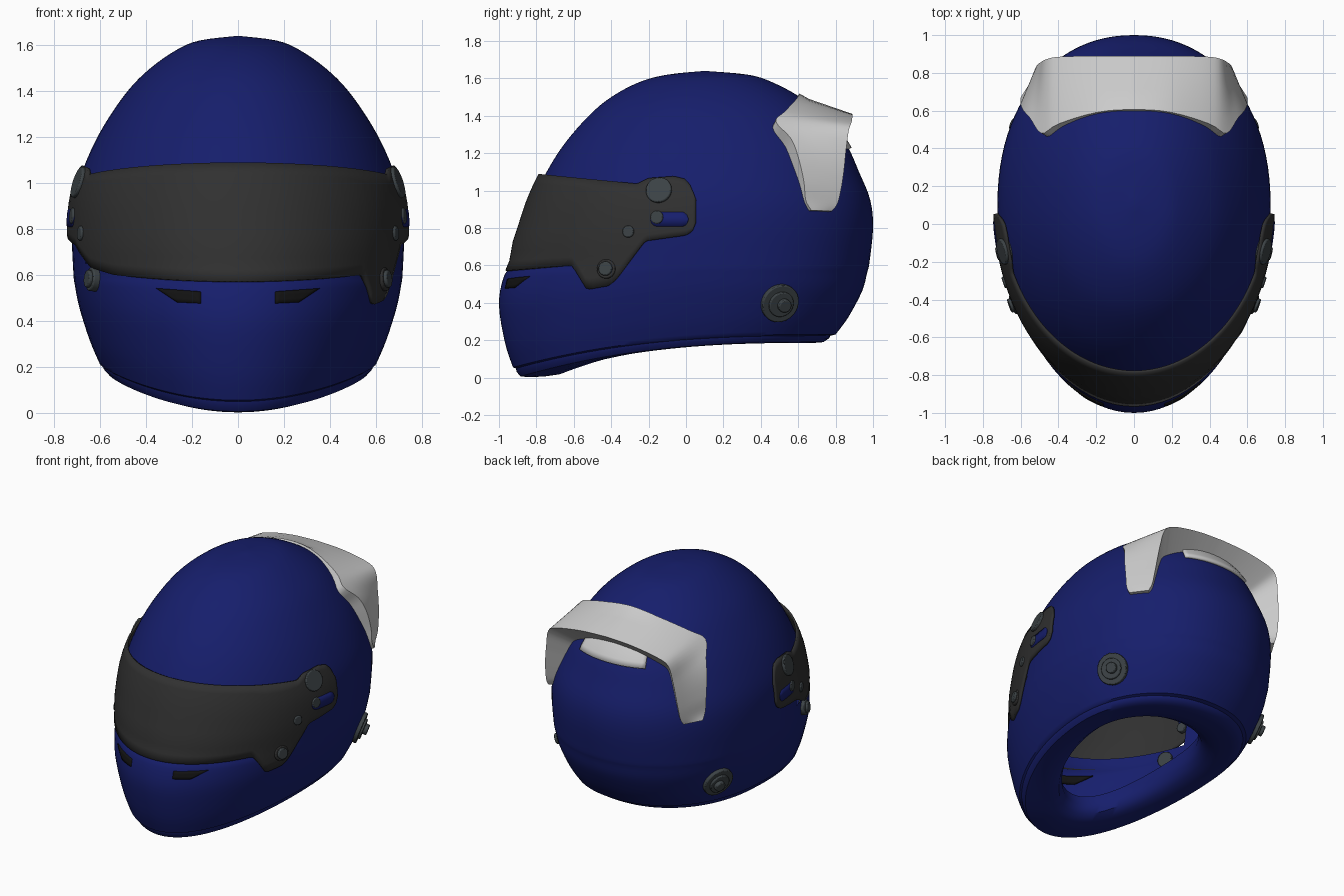
import bpy, bmesh
from math import sin, cos, pi, radians, copysign, sqrt
from mathutils import Vector
from mathutils.bvhtree import BVHTree

if "Cube" in bpy.data.objects:
    bpy.data.objects.remove(bpy.data.objects["Cube"])


def material(name, r, g, b):
    m = bpy.data.materials.new(name)
    m.diffuse_color = (r, g, b, 1)
    m.use_nodes = True
    m.node_tree.nodes["Principled BSDF"].inputs["Base Color"].default_value = m.diffuse_color
    return m


BLUE = material("blue_paint", 0.008, 0.013, 0.15)
DARK = material("dark_visor", 0.03, 0.03, 0.03)
METAL = material("dark_metal", 0.045, 0.055, 0.06)
BLACK = material("vent_black", 0.006, 0.006, 0.006)


def finish(name, bm, mat=None, thick=0):
    bmesh.ops.remove_doubles(bm, verts=bm.verts[:], dist=0.0004)
    bmesh.ops.recalc_face_normals(bm, faces=bm.faces[:])
    me = bpy.data.meshes.new(name)
    bm.to_mesh(me)
    bm.free()
    ob = bpy.data.objects.new(name, me)
    bpy.context.collection.objects.link(ob)
    if mat:
        me.materials.append(mat)
    if thick:
        s = ob.modifiers.new("thickness", 'SOLIDIFY')
        s.thickness, s.offset = thick, 0
    return ob


def grid(nu, nv, fn):
    """Quad sheet from fn(u, v), u and v running 0..1."""
    bm = bmesh.new()
    vs = [[bm.verts.new(fn(i / nu, j / nv)) for j in range(nv + 1)] for i in range(nu + 1)]
    for i in range(nu):
        for j in range(nv):
            bm.faces.new((vs[i][j], vs[i + 1][j], vs[i + 1][j + 1], vs[i][j + 1]))
    return bm


def spline(rows, t):
    """Catmull-Rom through rows, t in row units."""
    n = len(rows) - 1
    i = min(int(t), n - 1)
    f = t - i
    p = [rows[max(0, min(n, k))] for k in range(i - 1, i + 3)]
    return [0.5 * (2 * b + (c - a) * f + (2 * a - 5 * b + 4 * c - d) * f * f
                   + (3 * b - a - 3 * c + d) * f ** 3) for a, b, c, d in zip(*p)]


def lerp_table(table, x):
    for (x0, y0), (x1, y1) in zip(table, table[1:]):
        if x <= x1:
            return y0 + (y1 - y0) * max(0, (x - x0) / (x1 - x0))
    return table[-1][1]


# Shell: rings of (height, front y, back y, half width), bottom rim curved in z
YC = 0.1
RIM = [(0.0, -0.885, 0.735, 0.565), (0.03, -0.905, 0.765, 0.585), (0.05, -0.91, 0.772, 0.589)]
DOME = [(0.06, -0.925, 0.80, 0.602), (0.2, -0.968, 0.87, 0.645), (0.4, -1.0, 0.942, 0.69),
        (0.54, -0.975, 0.968, 0.71), (0.61, -0.93, 0.98, 0.716), (0.8, -0.865, 1.0, 0.723),
        (0.95, -0.815, 0.985, 0.708), (1.1, -0.745, 0.925, 0.658), (1.25, -0.65, 0.855, 0.583),
        (1.4, -0.52, 0.73, 0.48), (1.5, -0.40, 0.61, 0.38), (1.58, -0.25, 0.46, 0.265),
        (1.62, -0.1, 0.33, 0.165), (1.64, 0.1, 0.1, 0.0)]
# Rolled underside: (scale toward the middle, lift)
ROLL = [(0.66, 0.17), (0.64, 0.1), (0.67, 0.045), (0.74, 0.012), (0.84, 0.0), (0.94, -0.004)]


def rim_z(y):
    return 0.19 - 0.185 * max(0, (0.74 - y) / 1.63) ** 2.6


def ring_point(row, a):
    w, yf, yb, hw = row
    s, c = sin(a), cos(a)
    if c > 0:
        x, y = hw * s, YC - (YC - yf) * c
    else:
        e = 2 / 2.15
        x, y = hw * copysign(abs(s) ** e, s), YC + (yb - YC) * abs(c) ** e
    z = w if w >= 0.6 else rim_z(y) + (0.6 - rim_z(y)) * w / 0.6
    return Vector((x, y, z))


SUB = 4
RINGS = ROLL + RIM + [spline(DOME, k / SUB) for k in range((len(DOME) - 1) * SUB + 1)]


def shell_point(u, v):
    a = 2 * pi * u
    row = RINGS[round(v * (len(RINGS) - 1))]
    if len(row) == 2:
        p = ring_point(RIM[0], a)
        return Vector((p.x * row[0], -0.07 + (p.y + 0.07) * row[0], p.z + row[1]))
    return ring_point(row, a)


bm = grid(96, len(RINGS) - 1, shell_point)
bmesh.ops.remove_doubles(bm, verts=bm.verts[:], dist=0.0004)
TREE = BVHTree.FromBMesh(bm)
# Eye opening behind the visor
hole = []
for f in bm.faces:
    c = f.calc_center_median()
    if 0.63 < c.z < 1.0 and c.y < YC - 0.45 * abs(c.x) - 0.1:
        hole.append(f)
bmesh.ops.delete(bm, geom=hole, context='FACES')
finish("helmet_shell", bm, BLUE)


def around(phi, z, off=0.0):
    """Point on the shell at heading phi (0 = front), pushed outwards."""
    d = Vector((sin(phi), -cos(phi), 0))
    return TREE.ray_cast(Vector((0, YC, z)), d)[0] + d * off


# Visor: top and bottom edges given as z over y, right side has a lower tab
TOP = [(-0.79, 1.09), (-0.5, 1.06), (-0.25, 1.035), (-0.19, 1.065), (-0.06, 1.075),
       (0.0, 1.06), (0.03, 1.02), (0.055, 0.95)]
BOTTOM_R = [(-0.96, 0.57), (-0.6, 0.6), (-0.52, 0.47), (-0.41, 0.49), (-0.37, 0.52),
            (-0.21, 0.73), (0.0, 0.76), (0.035, 0.78), (0.055, 0.83)]
BOTTOM_L = [(-0.96, 0.57), (-0.6, 0.6), (-0.4, 0.635), (-0.21, 0.73), (0.0, 0.76),
            (0.035, 0.78), (0.055, 0.83)]


def edge(table, phi, z):
    for _ in range(8):
        z = lerp_table(table, around(phi, z).y)
    return z


def visor_point(u, v):
    phi = radians(86.4) * (2 * u - 1)
    z0 = edge(BOTTOM_R if phi > 0 else BOTTOM_L, phi, 0.6)
    z = z0 + (edge(TOP, phi, 1.05) - z0) * v
    k = max(0, min(1, (z - 0.57) / 0.15))
    return around(phi, z, 0.016 + cos(phi) ** 2 * (0.026 * k - 0.012))


finish("visor", grid(130, 10, visor_point), DARK, 0.014)


def side_hit(y, z, s):
    p, n, _, _ = TREE.ray_cast(Vector((3 * s, y, z)), Vector((-s, 0, 0)))
    return p, n if n.x * s > 0 else -n


def stud(name, y, z, r, base, top, s, mat=METAL):
    """Bevelled round button standing on the shell."""
    p, n = side_hit(y, z, s)
    bpy.ops.mesh.primitive_cylinder_add(vertices=32, radius=r, depth=top - base,
                                        location=p + n * (top + base) / 2)
    ob = bpy.context.object
    ob.name = name
    ob.rotation_euler = n.to_track_quat('Z', 'Y').to_euler()
    ob.data.materials.append(mat)
    b = ob.modifiers.new("bevel", 'BEVEL')
    b.width, b.segments = 0.006, 2


for s, tag in ((1, "right"), (-1, "left")):
    # Visor pivots and lock screws
    stud("visor_pivot_" + tag, -0.14, 0.995, 0.07, -0.02, 0.036, s)
    stud("slot_pin_" + tag, -0.15, 0.855, 0.035, -0.02, 0.034, s)
    stud("small_screw_" + tag, -0.30, 0.78, 0.032, -0.02, 0.036, s)
    stud("lock_ring_" + tag, -0.42, 0.58, 0.052, -0.02, 0.027, s, DARK if s > 0 else METAL)
    stud("lock_screw_" + tag, -0.42, 0.58, 0.038, -0.02, 0.042, s)
    # Neck restraint anchors
    stud("anchor_disc_" + tag, 0.5, 0.4, 0.105, -0.03, 0.02, s)
    stud("anchor_step_" + tag, 0.5, 0.4, 0.07, 0.0, 0.034, s)
    stud("anchor_hub_" + tag, 0.51, 0.4, 0.036, 0.0, 0.06, s)

    # Blue slot showing through the pivot plate
    def slot_point(u, v):
        y = -0.085 + 0.1 * (2 * u - 1)
        e = max(0, abs(y + 0.085) - 0.062) / 0.038
        p, n = side_hit(y, 0.845 + 0.038 * sqrt(max(0.01, 1 - e * e)) * (2 * v - 1), s)
        return p + n * 0.024
    finish("plate_slot_" + tag, grid(24, 2, slot_point), BLUE, 0.006)

    # Chin vents
    def vent_point(u, v):
        x = 0.16 + (0.10 + 0.09 * v) * u
        z = 0.475 + 0.005 * u + (0.05 + 0.01 * u) * v
        hit = TREE.ray_cast(Vector((s * x, -3, z)), Vector((0, 1, 0)))[0]
        return hit + Vector((0, 0.006, 0))
    finish("chin_vent_" + tag, grid(8, 3, vent_point), BLACK, 0.024)

# Rear spoiler: stations of front edge and rear edge, from centre to leg end
CORE = Vector((0, 0.2, 0.8))
STATIONS = [(0, .60, 1.51, 0, .89, 1.41), (.2, .59, 1.49, .2, .89, 1.40),
            (.40, .53, 1.425, .40, .885, 1.365), (.49, .48, 1.37, .47, .87, 1.32),
            (.55, .56, 1.28, .495, .855, 1.21), (.585, .60, 1.18, .51, .845, 1.11),
            (.60, .63, 1.05, .52, .83, 1.01), (.60, .64, .95, .525, .81, .93),
            (.60, .67, .895, .53, .78, .89)]


def push_out(p, gap):
    d = p - CORE
    r = (TREE.ray_cast(CORE, d.normalized())[0] - CORE).length
    return CORE + d.normalized() * max(d.length, r + gap), r


def spoiler_point(u, v):
    k = 2 * u - 1
    q = spline(STATIONS, abs(k) * 8)
    front, rear = Vector(q[:3]), Vector(q[3:])
    i = round(v * 8)
    if i <= 5:
        p = push_out(front.lerp(rear, i / 5), 0.014)[0]
    else:
        base = (rear, front, front)[i - 6]
        p, r = push_out(base, 0.014)
        if i < 8:
            p = CORE + (p - CORE).normalized() * (r - 0.015)
    return Vector((copysign(p.x, k) if abs(k) > 1e-6 else 0, p.y, p.z))


bm = grid(64, 8, spoiler_point)
bmesh.ops.remove_doubles(bm, verts=bm.verts[:], dist=0.0004)
bmesh.ops.holes_fill(bm, edges=[e for e in bm.edges if e.is_boundary], sides=12)
finish("rear_spoiler", bm)


# Mounting lip under the spoiler
def lip_point(u, v):
    return around(pi + 0.34 * (2 * u - 1), 1.225 + 0.13 * v, 0.008)


finish("spoiler_lip", grid(20, 4, lip_point), None, 0.02)

bpy.ops.object.select_all(action='SELECT')
bpy.context.view_layer.objects.active = bpy.data.objects["helmet_shell"]
bpy.ops.object.shade_smooth_by_angle(angle=radians(38))
